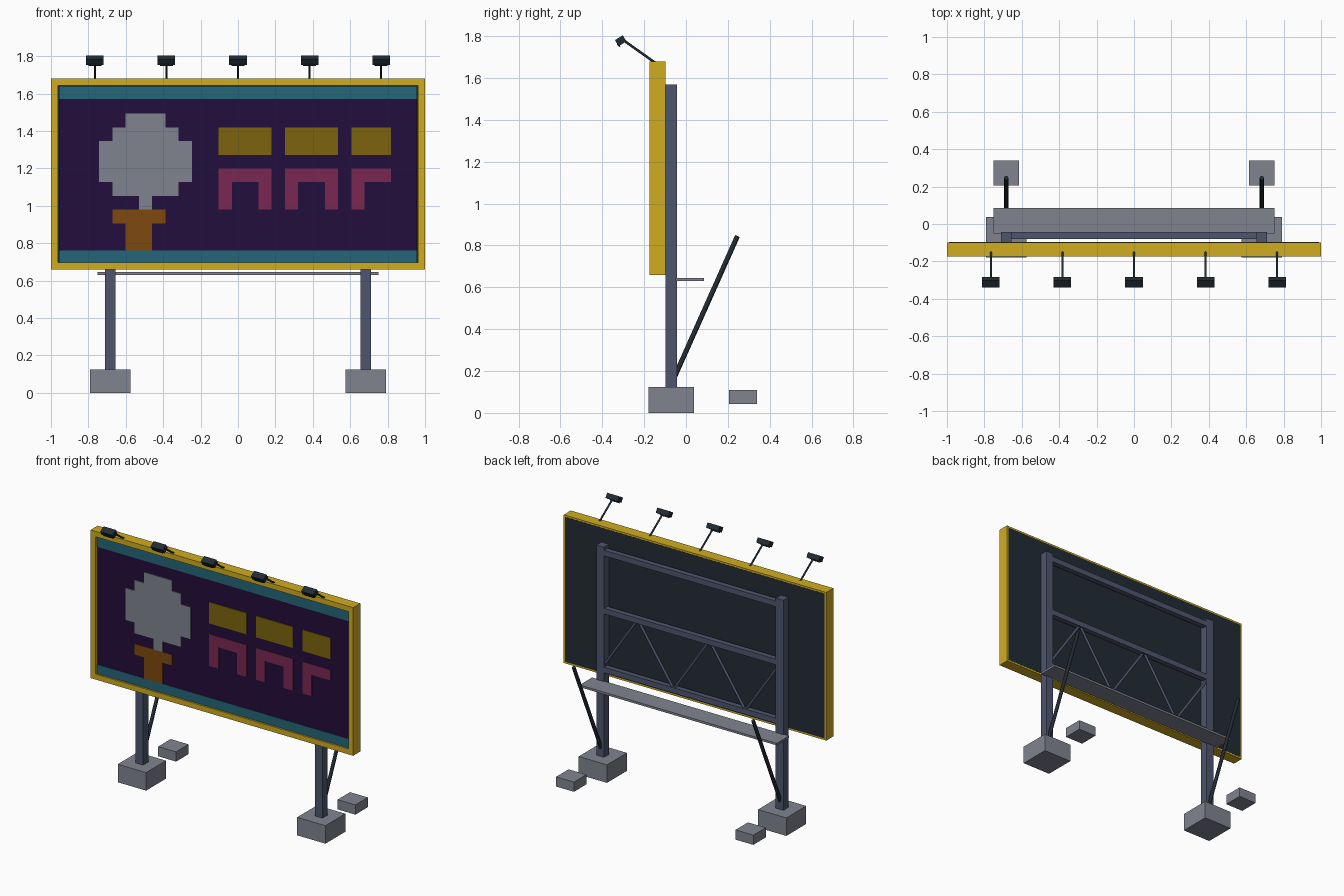
import bpy
import bmesh
from math import radians
from mathutils import Vector, Matrix

if "Cube" in bpy.data.objects:
    bpy.data.objects.remove(bpy.data.objects["Cube"], do_unlink=True)


def material(name, hex_colour):
    srgb = [int(hex_colour[i:i + 2], 16) / 255 for i in (0, 2, 4)]
    rgb = [c / 12.92 if c < 0.04 else ((c + 0.055) / 1.055) ** 2.4 for c in srgb]
    m = bpy.data.materials.new(name)
    m.use_nodes = True
    m.diffuse_color = (*rgb, 1)
    m.node_tree.nodes["Principled BSDF"].inputs["Base Color"].default_value = (*rgb, 1)
    return m


yellow = material("frame yellow", "D0AC20")
dark = material("dark metal", "222C34")
steel = material("blue grey steel", "4E566E")
concrete = material("concrete grey", "80848F")
purple = material("deep purple", "240E3C")
teal = material("teal", "246678")
mustard = material("mustard", "7C640E")
pink = material("berry pink", "7A2752")
brown = material("orange brown", "80480F")


def finish(name, bm, mat):
    bmesh.ops.recalc_face_normals(bm, faces=bm.faces)
    mesh = bpy.data.meshes.new(name)
    bm.to_mesh(mesh)
    bm.free()
    mesh.materials.append(mat)
    obj = bpy.data.objects.new(name, mesh)
    bpy.context.collection.objects.link(obj)
    return obj


def box(name, x, y, z, mat, tilt=0):
    """Box from (min, max) ranges, tilted about its own x axis."""
    centre = Vector([(a + b) / 2 for a, b in (x, y, z)])
    size = Vector([b - a for a, b in (x, y, z)])
    bm = bmesh.new()
    bmesh.ops.create_cube(bm, size=1, matrix=Matrix.Translation(centre)
                          @ Matrix.Rotation(radians(tilt), 4, "X")
                          @ Matrix.Diagonal(size).to_4x4())
    finish(name, bm, mat)


def rod(name, start, end, radius, mat):
    """Eight-sided round bar between two points."""
    a, b = Vector(start), Vector(end)
    turn = (b - a).to_track_quat("Z", "Y").to_matrix().to_4x4()
    bm = bmesh.new()
    bmesh.ops.create_cone(bm, cap_ends=True, segments=8, radius1=radius, radius2=radius,
                          depth=(b - a).length,
                          matrix=Matrix.Translation((a + b) / 2) @ turn)
    obj = finish(name, bm, mat)
    for p in obj.data.polygons:
        p.use_smooth = len(p.vertices) == 4


# Sign frame and panels
LOW, HIGH, BAR = 0.66, 1.68, 0.037
DEPTH = (-0.175, -0.098)
box("frame_top", (-1, 1), DEPTH, (HIGH - BAR, HIGH), yellow)
box("frame_bottom", (-1, 1), DEPTH, (LOW, LOW + BAR), yellow)
for side, s in (("left", 1), ("right", -1)):
    box("frame_" + side, sorted((s, s * (1 - BAR))), DEPTH, (LOW + BAR, HIGH - BAR), yellow)
box("back_panel", (-0.988, 0.988), (-0.15, -0.097), (LOW + 0.012, HIGH - 0.012), dark)
box("poster_panel", (-0.958, 0.958), (-0.16, -0.15), (0.70, 1.64), purple)
box("poster_band_top", (-0.958, 0.958), (-0.163, -0.156), (1.57, 1.64), teal)
box("poster_band_bottom", (-0.958, 0.958), (-0.163, -0.156), (0.695, 0.76), teal)

# Poster picture, drawn as merged square tiles
PICTURE = ["..WWW",
           ".WWWWW...YYYY.YYYY.YYY",
           "WWWWWWW..YYYY.YYYY.YYY",
           "WWWWWWW",
           "WWWWWWW..PPPP.PPPP.PPP",
           ".WWWWW...P..P.P..P.P",
           "...W.....P..P.P..P.P",
           ".BBBB",
           "..BB",
           "..BB"]
TILE_X, TILE_Z = 0.071, 0.0732
for key, name, mat in (("W", "poster_tree_crown", concrete), ("B", "poster_pot", brown),
                       ("Y", "poster_upper_blocks", mustard), ("P", "poster_lower_blocks", pink)):
    bm = bmesh.new()
    for row, line in enumerate(PICTURE):
        for col, char in enumerate(line):
            if char == key:
                x, z = -0.743 + col * TILE_X, 1.492 - row * TILE_Z
                bm.faces.new([bm.verts.new((x + i * TILE_X, -0.165, z - j * TILE_Z))
                              for i, j in ((0, 0), (0, 1), (1, 1), (1, 0))])
    bmesh.ops.remove_doubles(bm, verts=bm.verts, dist=0.001)
    bmesh.ops.dissolve_limit(bm, angle_limit=0.01, verts=bm.verts, edges=bm.edges)
    plate = bmesh.ops.extrude_face_region(bm, geom=bm.faces[:])
    moved = [v for v in plate["geom"] if isinstance(v, bmesh.types.BMVert)]
    bmesh.ops.translate(bm, verts=moved, vec=(0, 0.006, 0))
    finish(name, bm, mat)

# Posts, footings, anchor blocks and braces
POST = 0.683
for side, s in (("left", 1), ("right", -1)):
    c = s * POST
    box("post_" + side, (c - 0.029, c + 0.029), (-0.098, -0.042), (0.12, 1.57), steel)
    box("footing_" + side, (c - 0.108, c + 0.108), (-0.178, 0.038), (0, 0.124), concrete)
    box("anchor_block_" + side, (c - 0.068, c + 0.068), (0.205, 0.34), (0.043, 0.11), concrete)
    rod("brace_" + side, (c, -0.06, 0.16), (c, 0.246, 0.845), 0.012, dark)

# Rear rails and zigzag bracing
RAILS = (0.725, 1.13, 1.53)
for level, z in zip(("lower", "middle", "upper"), RAILS):
    box("rail_" + level, (-POST, POST), (-0.08, -0.043), (z - 0.019, z + 0.019), steel)
for i in range(5):
    ends = [(POST - 2 * POST * k / 5, -0.062, RAILS[k % 2]) for k in (i, i + 1)]
    rod(f"diagonal_{i + 1}", *ends, 0.009, steel)

# Service walkway
box("walkway", (-0.75, 0.75), (-0.05, 0.085), (0.63, 0.645), concrete)

# Lamps on top
for i in range(5):
    x = (i - 2) * 0.3825
    rod(f"lamp_arm_{i + 1}", (x, -0.15, 1.675), (x, -0.305, 1.785), 0.006, dark)
    box(f"lamp_head_{i + 1}", (x - 0.047, x + 0.047), (-0.334, -0.29), (1.761, 1.795), dark, 32)
    box(f"lamp_lens_{i + 1}", (x - 0.034, x + 0.034), (-0.326, -0.318), (1.747, 1.767), dark, 40)
